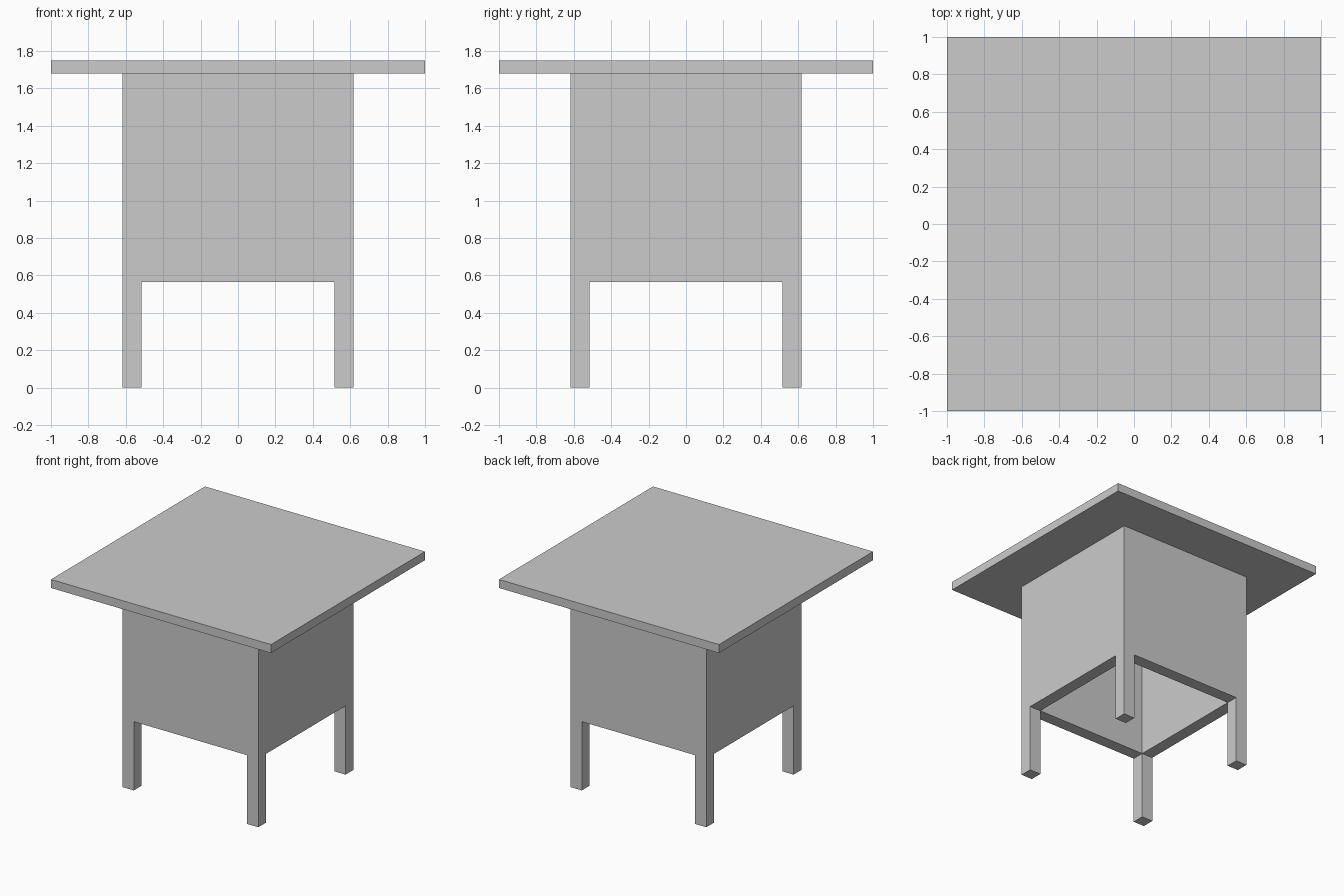
import bpy
import bmesh
from math import pi
from mathutils import Matrix, Vector

if "Cube" in bpy.data.objects:
    bpy.data.objects.remove(bpy.data.objects["Cube"])

TOP_Z, SLAB_Z = 1.75, 1.68      # table top upper and lower faces
PANEL_Z = 0.565                 # lower edge of side panels
OUT, INN = 0.617, 0.515         # outer and inner faces of legs and panels


def box(name, lo, hi, turn=0.0):
    """Box between two corners, turned about the z axis."""
    lo, hi = Vector(lo), Vector(hi)
    bm = bmesh.new()
    bmesh.ops.create_cube(bm, size=1.0)
    bm.transform(Matrix.Rotation(turn, 4, 'Z')
                 @ Matrix.Translation((lo + hi) / 2)
                 @ Matrix.Diagonal((*(hi - lo), 1.0)))
    mesh = bpy.data.meshes.new(name)
    bm.to_mesh(mesh)
    bm.free()
    obj = bpy.data.objects.new(name, mesh)
    bpy.context.collection.objects.link(obj)
    return obj


# Table top
box("table_top", (-1, -1, SLAB_Z), (1, 1, TOP_Z))

# Four corner legs joined by deep side panels, open underneath
corners = ("front_left", "front_right", "back_right", "back_left")
sides = ("front", "right", "back", "left")
for i, (corner, side) in enumerate(zip(corners, sides)):
    turn = i * pi / 2
    box(corner + "_leg", (-OUT, -OUT, 0), (-INN, -INN, SLAB_Z), turn)
    box(side + "_panel", (-INN, -OUT, PANEL_Z), (INN, -INN, SLAB_Z), turn)
